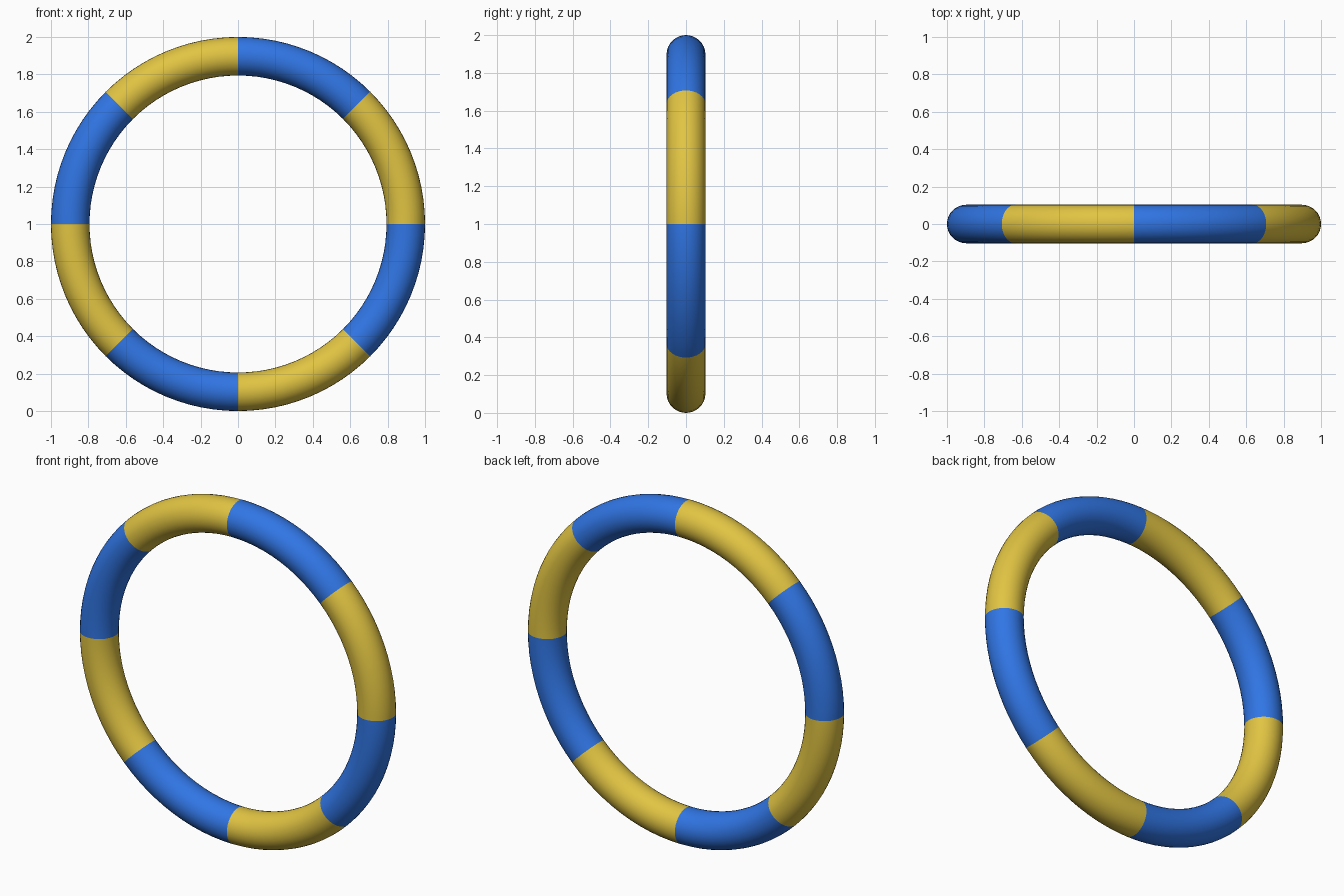
import bpy
from math import atan2, floor, pi

cube = bpy.data.objects.get("Cube")
if cube:
    bpy.data.objects.remove(cube, do_unlink=True)


def make_material(name, rgb):
    mat = bpy.data.materials.new(name)
    mat.use_nodes = True
    color = (*rgb, 1.0)
    mat.diffuse_color = color
    mat.node_tree.nodes["Principled BSDF"].inputs["Base Color"].default_value = color
    return mat


TUBE = 0.103      # radius of the tube
SECTORS = 8       # alternating colour bands

# Upright ring
bpy.ops.mesh.primitive_torus_add(
    major_radius=1 - TUBE, minor_radius=TUBE,
    major_segments=96, minor_segments=32,
    rotation=(pi / 2, 0, 0))
ring = bpy.context.object
ring.name = "striped_ring"
bpy.ops.object.transform_apply(location=False, rotation=True, scale=False)
ring.location.z = 1

# Colour bands by angle around the ring
ring.data.materials.append(make_material("yellow", (0.75, 0.55, 0.055)))
ring.data.materials.append(make_material("blue", (0.03, 0.18, 0.78)))
for face in ring.data.polygons:
    angle = atan2(face.center.z, face.center.x) % (2 * pi)
    face.material_index = floor(angle / (2 * pi / SECTORS)) % 2

bpy.ops.object.shade_smooth()
